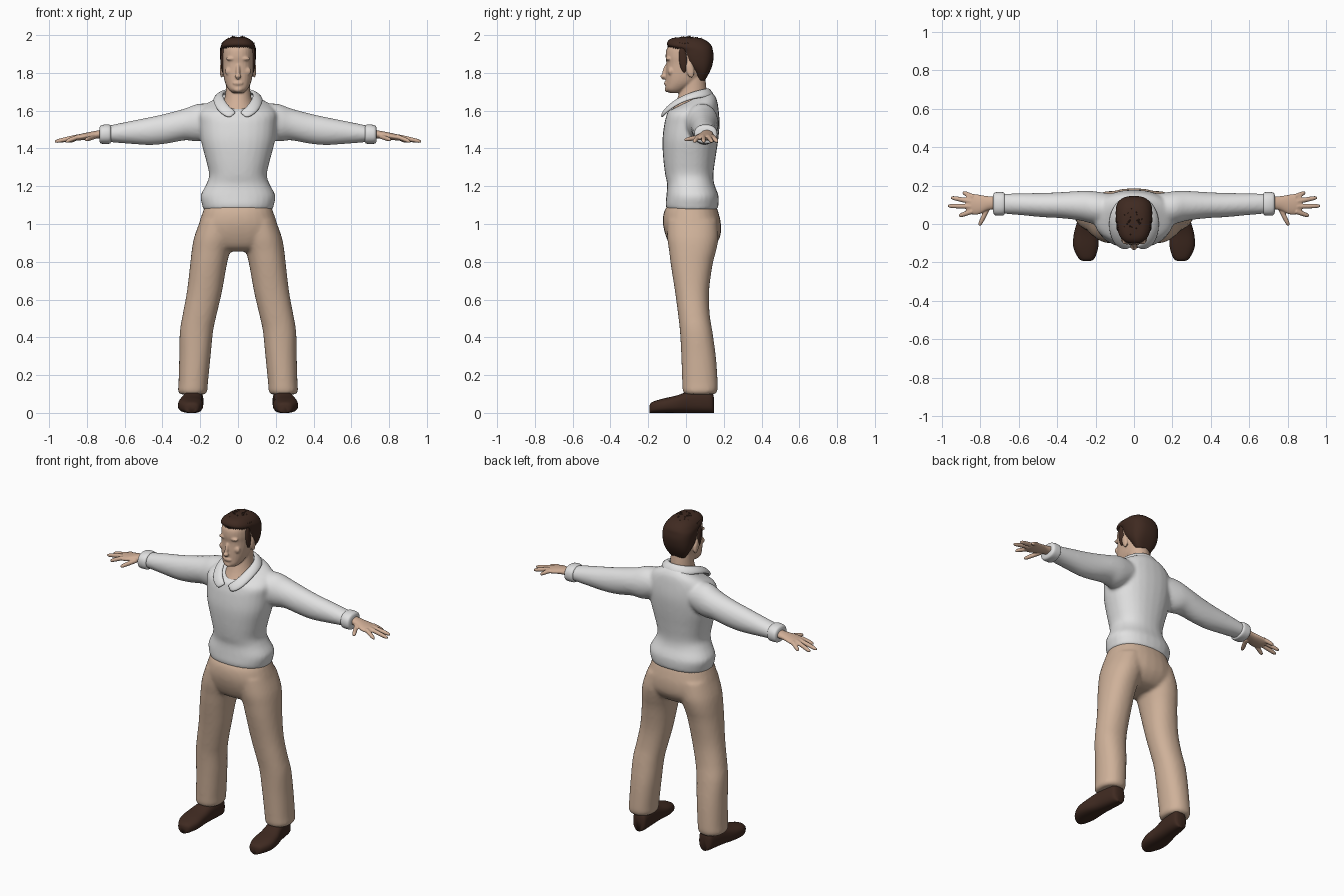
import bpy, bmesh, math, random
from mathutils import Vector, Matrix

if "Cube" in bpy.data.objects:
    bpy.data.objects.remove(bpy.data.objects["Cube"])
random.seed(4)


def material(name, rgb):
    m = bpy.data.materials.new(name)
    m.use_nodes = True
    m.diffuse_color = (*rgb, 1)
    m.node_tree.nodes["Principled BSDF"].inputs["Base Color"].default_value = (*rgb, 1)
    return m


SHIRT = material("white cloth", (0.75, 0.75, 0.75))
TROUSERS = material("tan cloth", (0.62, 0.44, 0.32))
SKIN = material("skin", (0.64, 0.43, 0.31))
BROWN = material("dark brown", (0.05, 0.023, 0.015))


def level(x, y0, y1, z, rx, tilt=0):
    """Horizontal ring spanning y0..y1, optionally tilted up toward the back."""
    ry = (y1 - y0) / 2
    return Vector((x, (y0 + y1) / 2, z)), Vector((rx, 0, 0)), Vector((0, ry, ry * tilt))


def across(x, y0, y1, z0, z1):
    """Upright ring facing along x."""
    return (Vector((x, (y0 + y1) / 2, (z0 + z1) / 2)),
            Vector((0, (y1 - y0) / 2, 0)), Vector((0, 0, (z1 - z0) / 2)))


def spline(a, b, c, d, t):
    return b + (c - a) * (t / 2) + (a * 2 - b * 5 + c * 4 - d) * (t * t / 2) \
        + (b * 3 - a - c * 3 + d) * (t ** 3 / 2)


def loft(bm, rings, side=1, power=2, n=28, steps=4):
    """Smooth skin through rings; side=-1 builds the mirrored copy."""
    last = len(rings) - 1
    dense = []
    for i in range(last):
        four = [rings[max(0, min(last, j))] for j in (i - 1, i, i + 1, i + 2)]
        dense += [[spline(*(r[k] for r in four), s / steps) for k in range(3)]
                  for s in range(steps)]
    dense.append(rings[-1])
    loops = []
    for c, u, v in dense:
        loop = []
        for k in range(n):
            a = math.tau * k / n
            ca, sa = math.cos(a), math.sin(a)
            p = c + u * math.copysign(abs(ca) ** (2 / power), ca) \
                + v * math.copysign(abs(sa) ** (2 / power), sa)
            loop.append(bm.verts.new((p.x * side, p.y, p.z)))
        loops.append(loop)
    for a, b in zip(loops, loops[1:]):
        for k in range(n):
            bm.faces.new((a[k], a[(k + 1) % n], b[(k + 1) % n], b[k]))
    bm.faces.new(loops[0])
    bm.faces.new(loops[-1])


def blob(bm, centre, size, tilt=0):
    m = Matrix.Translation(centre) @ Matrix.Rotation(tilt, 4, 'X') @ Matrix.Diagonal((*size, 1))
    bmesh.ops.create_uvsphere(bm, u_segments=20, v_segments=14, radius=1, matrix=m)


def finish(name, bm, mat, voxel=0, smooth=4):
    """Turn the mesh into an object, fusing its parts when a voxel size is given."""
    bmesh.ops.recalc_face_normals(bm, faces=bm.faces[:])
    me = bpy.data.meshes.new(name)
    bm.to_mesh(me)
    bm.free()
    me.materials.append(mat)
    me.shade_smooth()
    ob = bpy.data.objects.new(name, me)
    bpy.context.collection.objects.link(ob)
    if voxel:
        r = ob.modifiers.new("fuse", 'REMESH')
        r.mode, r.voxel_size, r.use_smooth_shade = 'VOXEL', voxel, True
        s = ob.modifiers.new("soften", 'SMOOTH')
        s.factor, s.iterations = 0.5, smooth
    return ob


# Sweater body and sleeves
bm = bmesh.new()
loft(bm, [level(0, -.10, .165, 1.075, .183), level(0, -.108, .172, 1.10, .19),
          level(0, -.104, .172, 1.15, .198), level(0, -.10, .15, 1.21, .168),
          level(0, -.11, .145, 1.26, .153), level(0, -.12, .155, 1.34, .17),
          level(0, -.125, .17, 1.44, .196), level(0, -.115, .178, 1.53, .205),
          level(0, -.105, .172, 1.59, .205, .15), level(0, -.10, .16, 1.628, .165, .3),
          level(0, -.10, .13, 1.65, .09, .48)], power=2.3)
for side in (1, -1):
    loft(bm, [across(.08, .01, .15, 1.49, 1.63), across(.20, .0, .17, 1.44, 1.638),
              across(.28, .018, .172, 1.443, 1.612), across(.38, .03, .166, 1.425, 1.585),
              across(.47, .035, .162, 1.418, 1.565), across(.58, .045, .16, 1.425, 1.543),
              across(.70, .055, .158, 1.435, 1.518)], side)
finish("sweater", bm, SHIRT, .01, 6)

# Turned-back cuffs
bm = bmesh.new()
for side in (1, -1):
    loft(bm, [across(.672, .06, .152, 1.435, 1.515), across(.678, .046, .164, 1.426, 1.525),
              across(.70, .043, .166, 1.424, 1.527), across(.725, .046, .164, 1.426, 1.522),
              across(.733, .06, .152, 1.436, 1.512)], side, 2.3)
finish("cuffs", bm, SHIRT)

# Folded collar, one half mirrored
inner = [(.004, -.112, 1.585), (.045, -.092, 1.617), (.075, -.04, 1.66),
         (.083, .03, 1.692), (.058, .092, 1.71), (0, .115, 1.715)]
outer = [(.04, -.135, 1.555), (.10, -.115, 1.585), (.13, -.045, 1.637),
         (.132, .045, 1.668), (.085, .128, 1.672), (0, .152, 1.672)]
bm = bmesh.new()
rows = []
for a, b in zip(inner, outer):
    a, b = Vector(a), Vector(b)
    mid = (a + b) / 2 + Vector((0, 0, .012))
    rows.append([bm.verts.new(p) for p in (a, mid, b)])
for p, q in zip(rows, rows[1:]):
    for k in (0, 1):
        bm.faces.new((p[k], p[k + 1], q[k + 1], q[k]))
collar = finish("collar", bm, SHIRT)
collar.modifiers.new("mirror", 'MIRROR').use_clip = True
thick = collar.modifiers.new("thickness", 'SOLIDIFY')
thick.thickness, thick.offset = .02, 0
round_off = collar.modifiers.new("rounding", 'SUBSURF')
round_off.levels = round_off.render_levels = 2

# Trousers: hips fused with two legs
bm = bmesh.new()
loft(bm, [level(0, -.10, .16, 1.095, .176), level(0, -.118, .172, 1.06, .188),
          level(0, -.122, .185, 1.0, .207), level(0, -.105, .18, .93, .215),
          level(0, -.075, .14, .875, .17), level(0, -.03, .09, .855, .09)], power=2.3)
for side in (1, -1):
    loft(bm, [level(.105, -.10, .165, 1.02, .095), level(.125, -.10, .172, .93, .107),
              level(.143, -.09, .16, .86, .102), level(.157, -.08, .14, .78, .097),
              level(.178, -.058, .122, .64, .093), level(.203, -.042, .126, .52, .09),
              level(.22, -.032, .14, .43, .088), level(.228, -.025, .158, .30, .083),
              level(.237, -.02, .168, .16, .078), level(.24, -.017, .166, .115, .078),
              level(.24, -.005, .15, .098, .066)], side, 2.2)
finish("trousers", bm, TROUSERS, .01, 6)

# Shoes, lofted heel to toe
bm = bmesh.new()
for side in (1, -1):
    shape = [(-.192, .246, .02, .042), (-.178, .247, .042, .058), (-.12, .251, .065, .076),
             (-.05, .25, .063, .092), (.02, .24, .054, .115), (.09, .232, .049, .12),
             (.135, .228, .042, .115), (.147, .227, .024, .085)]
    loft(bm, [(Vector((x, y, top / 2)), Vector((rx, 0, 0)), Vector((0, 0, top / 2)))
              for y, x, rx, top in shape], side, 2.6)
finish("shoes", bm, BROWN)

# Hands: palm, four fingers and thumb
bm = bmesh.new()
for side in (1, -1):
    loft(bm, [across(.69, .08, .145, 1.452, 1.505), across(.76, .072, .145, 1.452, 1.492),
              across(.81, .05, .153, 1.446, 1.482), across(.855, .052, .158, 1.441, 1.472),
              across(.875, .065, .15, 1.448, 1.464)], side)
    for x, y, tip_x, tip_y in ((.76, .085, .806, -.008), (.845, .065, .912, .042),
                               (.85, .092, .97, .094), (.85, .118, .955, .138),
                               (.84, .142, .892, .165)):
        a = Vector((x, y, 1.462))
        b = Vector((tip_x, tip_y, 1.446 if tip_x < .85 else 1.436))
        out = Vector((a.y - b.y, b.x - a.x, 0)).normalized()
        up = Vector((0, 0, 1))
        loft(bm, [(a.lerp(b, t), out * r, up * r) for t, r in
                  ((0, .013), (.5, .0125), (.85, .0105), (1, .005))], side, n=12)
finish("hands", bm, SKIN, .004, 2)

# Head, neck, facial relief and ears
bm = bmesh.new()
loft(bm, [level(0, -.088, -.03, 1.694, .03), level(0, -.108, .0, 1.712, .05),
          level(0, -.108, .06, 1.75, .069), level(0, -.107, .10, 1.80, .079),
          level(0, -.104, .125, 1.85, .083), level(0, -.108, .13, 1.89, .084),
          level(0, -.098, .125, 1.935, .078), level(0, -.05, .09, 1.97, .05)], power=2.3)
loft(bm, [level(0, -.095, .10, 1.62, .085, .5), level(0, -.055, .108, 1.67, .07, .35),
          level(0, -.03, .108, 1.72, .064), level(0, -.03, .10, 1.79, .062)])
blob(bm, (0, -.112, 1.805), (.011, .013, .045), -.25)
blob(bm, (0, -.12, 1.782), (.017, .016, .012))
blob(bm, (0, -.108, 1.745), (.026, .008, .011))
blob(bm, (0, -.10, 1.712), (.024, .013, .014))
for side in (1, -1):
    blob(bm, (.035 * side, -.094, 1.875), (.03, .013, .01))
    blob(bm, (.046 * side, -.082, 1.808), (.024, .014, .022))
    blob(bm, (.087 * side, .022, 1.815), (.01, .021, .042), .2)
finish("head", bm, SKIN, .005, 4)

# Hair cap, sideburns and short tufts
bm = bmesh.new()
loft(bm, [level(0, .06, .10, 1.76, .05), level(0, .04, .123, 1.80, .076),
          level(0, .0, .139, 1.84, .09), level(0, -.025, .146, 1.885, .095),
          level(0, -.04, .142, 1.92, .095), level(0, -.095, .136, 1.942, .091),
          level(0, -.098, .115, 1.965, .078), level(0, -.075, .08, 1.983, .054),
          level(0, -.03, .03, 1.989, .02)], power=2.6)
for side in (1, -1):
    blob(bm, (.08 * side, -.015, 1.87), (.012, .022, .068), .1)
for i in range(46):
    ang = random.uniform(0, math.tau)
    if i < 24:
        ang = math.pi * (1 + i / 23)
    ring = 1 if i < 24 else random.uniform(.2, .7)
    spot = Vector((.08 * ring * math.cos(ang), .01 + .10 * ring * math.sin(ang),
                   1.982 - .034 * ring ** 3))
    lean = Vector((math.cos(ang) * .5 * ring, math.sin(ang) * .4 * ring, 1))
    m = Matrix.Translation(spot) @ lean.to_track_quat('Z', 'Y').to_matrix().to_4x4()
    bmesh.ops.create_cone(bm, cap_ends=True, segments=6, radius1=.015, radius2=.001,
                          depth=random.uniform(.025, .035), matrix=m)
finish("hair", bm, BROWN)
